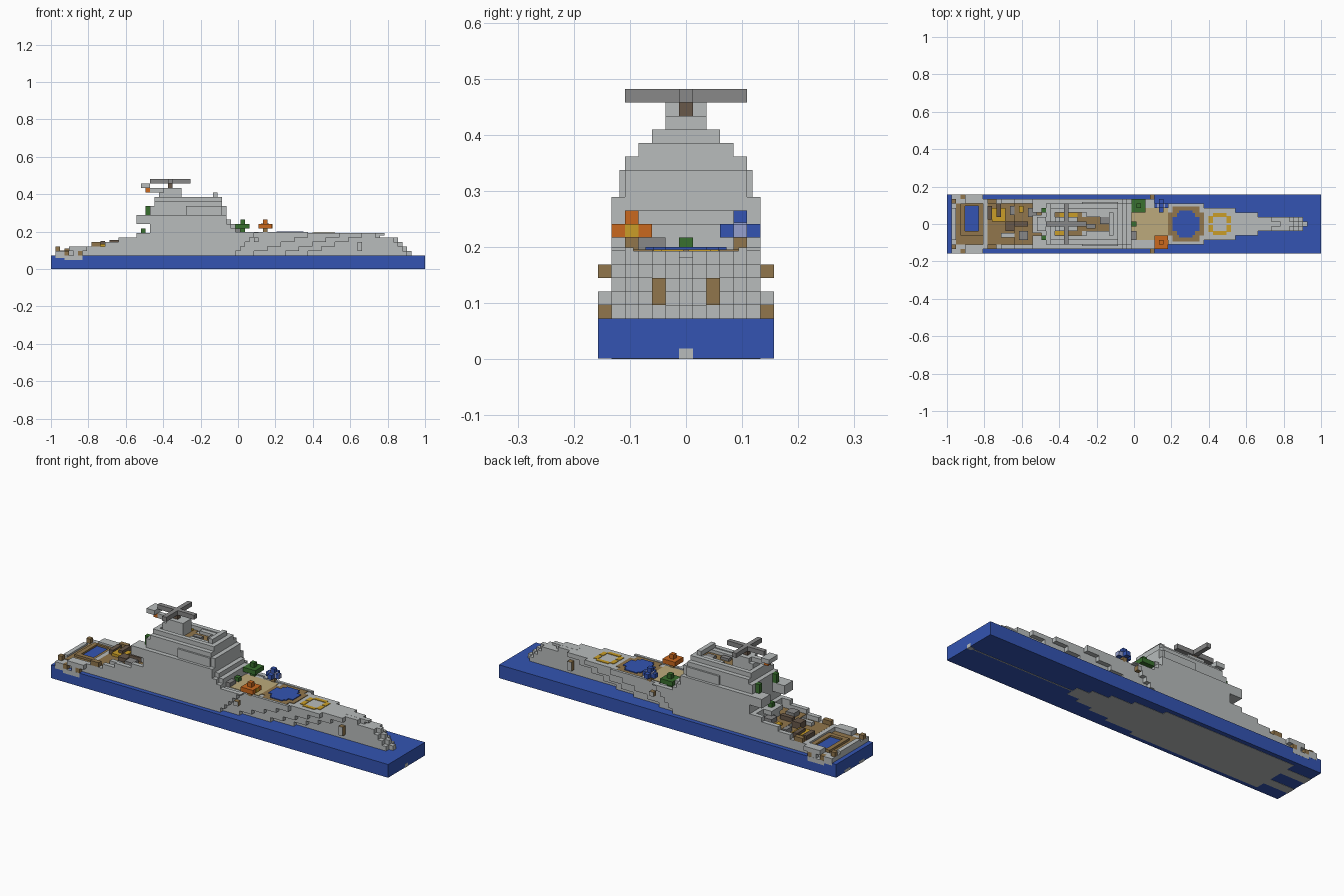
import bpy, bmesh

V = 2 / 83  # one block

if "Cube" in bpy.data.objects:
    bpy.data.objects.remove(bpy.data.objects["Cube"])


def material(name, rgb):
    lin = [((c / 255 + 0.055) / 1.055) ** 2.4 for c in rgb] + [1]
    m = bpy.data.materials.new(name)
    m.use_nodes = True
    m.diffuse_color = lin
    m.node_tree.nodes["Principled BSDF"].inputs["Base Color"].default_value = lin
    return m


GREY = material("hull grey", (184, 188, 188))
STEEL = material("dark steel", (136, 136, 136))
BROWN = material("deck brown", (145, 118, 76))
TAN = material("light tan", (188, 170, 124))
DARK = material("dark brown", (104, 88, 74))
WATER = material("water blue", (51, 84, 178))
PALE = material("pale blue", (150, 160, 205))
ORANGE = material("orange", (202, 104, 30))
GREEN = material("green", (56, 112, 46))
YELLOW = material("yellow", (202, 158, 40))


def blocks(name, mat, boxes, side_mat=None):
    """Boxes (x0, x1, y0, y1, z0, z1) in block units joined in one object."""
    bm = bmesh.new()
    for x0, x1, y0, y1, z0, z1 in boxes:
        verts = bmesh.ops.create_cube(bm, size=1)["verts"]
        for v in verts:
            v.co = ((x0 if v.co.x < 0 else x1) - 41.5,
                    y0 if v.co.y < 0 else y1,
                    z0 if v.co.z < 0 else z1)
            v.co *= V
    bm.normal_update()
    if side_mat:
        for f in bm.faces:
            f.material_index = int(abs(f.normal.y) > 0.5)
    me = bpy.data.meshes.new(name)
    bm.to_mesh(me)
    bm.free()
    me.materials.append(mat)
    if side_mat:
        me.materials.append(side_mat)
    ob = bpy.data.objects.new(name, me)
    bpy.context.collection.objects.link(ob)
    return ob


def sym(x0, x1, half, z0, z1):
    return (x0, x1, -half, half, z0, z1)


def pair(x0, x1, y0, y1, z0, z1):
    return [(x0, x1, y0, y1, z0, z1), (x0, x1, -y1, -y0, z0, z1)]


def plate(x0, x1, y0, y1, z, t=0.12):
    return (x0, x1, y0, y1, z - 0.1, z + t)


# Sea block
blocks("sea", WATER, [sym(0, 83, 6.5, 0.05, 3)])

# Underwater hull, keel line and bow tip
blocks("keel", GREY, [sym(6, 38, 5.5, 0, 2), sym(38, 45, 4.5, 0, 2), sym(45, 50, 3.5, 0, 2),
                      sym(50, 54, 2.5, 0, 2), sym(54, 57, 1.5, 0, 2), sym(57, 83, 0.12, 0, 0.5),
                      sym(82, 83.02, 0.5, 0, 0.8)]
       + pair(-0.02, 6, 1.5, 3.5, 0, 0.6))

# Flared bow, one layer of blocks at a time
hull = []
bow_end = [80, 79, 78, 77, 73]
for k in range(3, 8):
    drop = 7 - k
    start = 21
    for half, end, shift in ((5.5, 45, 1), (4.5, 57, 3), (3.5, 64, 3), (2.5, 69, 3), (1.5, 0, 0)):
        end = end - shift * drop if end else bow_end[k - 3] - 1
        hull.append(sym(start, end, half, k, k + 1))
        start = end
    hull.append(sym(start, bow_end[k - 3], 0.5, k, k + 1))
blocks("hull", GREY, hull)

# Stern hull and stepped side walls
stern = [sym(1, 22, 5.5, 2, 4), sym(9, 22, 5.5, 4, 4.9), sym(15, 22, 5.5, 4, 5.9)]
for x0, x1, top in ((4, 12, 5), (12, 15, 6), (15, 19, 7), (19, 22, 8)):
    stern += pair(x0, x1, 4.5, 5.5, 3, top)
stern += pair(1, 3, 5.5, 6.52, 2.5, 4) + pair(3, 7, 5.5, 6.52, 2, 3)
stern += pair(4, 8, 5.5, 6.5, 4, 5) + pair(5, 6, 5.5, 6.5, 3, 4)
stern += [sym(8, 9, 4.5, 4, 5), sym(1, 2, 3.5, 4, 4.5)]
blocks("stern_hull", GREY, stern)
blocks("stern_bollards", BROWN, pair(1, 2, 4.5, 5.5, 4, 5) + pair(3, 4, 5.5, 6.5, 3, 4)
       + pair(6, 7, 5.5, 6.5, 3, 4) + pair(9, 11, 4.5, 5.5, 5, 6))

# Stern decks and well
blocks("stern_deck", BROWN, [plate(2, 8, -4.5, 4.5, 4), plate(9, 15, -4.5, 4.5, 4.9),
                             plate(15, 22, -4.5, 4.5, 5.9)])
blocks("well_water", WATER, [plate(4, 7, -1.5, 4, 4.1)])
blocks("well_frame", BROWN, [(3, 8, 4, 4.5, 4, 4.6), (3, 8, -2.5, -1.5, 4, 4.6),
                             (3, 4, -1.5, 4, 4, 4.6), (7, 8, -1.5, 4, 4, 4.6)])

# Deck machinery behind the tower
blocks("aft_crane_base", YELLOW, [(10, 13, 0.5, 3.5, 5, 5.6), (16, 17, 2.5, 4, 6, 6.5)])
blocks("aft_crane", DARK, [(9, 10, 1, 4, 5, 6), (11, 12, 1.5, 4.5, 5, 6.2),
                           (13, 15, -1.5, 0.5, 5, 6.4), (15, 18, -0.5, 0.5, 6, 7)])
blocks("aft_lockers", STEEL, [(14, 15, 2, 4, 5, 6), (16, 18, -3.5, -1.5, 6, 7),
                              (18, 20, 1.5, 3.5, 6, 7)])
blocks("aft_ladder", GREY, [(12, 19, -3, -2, 5, 5.8), (19, 20, -1, 1, 6, 7)])

# Tower, stepped back level by level
tower = [sym(22, 41, 5.5, 8, 9), sym(22, 41, 4.5, 9, 10), sym(22, 40, 5.5, 9, 10),
         sym(22, 40, 4.5, 10, 11), sym(22, 39, 5.5, 10, 12), sym(22, 39, 4.5, 12, 14),
         sym(23, 38, 4.5, 14, 15), sym(23, 24, 3.5, 15, 16), sym(37, 38, 3.5, 15, 16),
         sym(36, 37, 2.5, 16, 17)]
tower += pair(19, 22, 2.5, 5.5, 10, 12) + pair(24, 37, 2.5, 3.5, 15, 16)
tower += pair(31, 37, 1.5, 2.5, 15, 15.8)
blocks("tower", GREY, tower)
blocks("window_bands", GREY, pair(30, 38, 4.5, 4.9, 12, 14))
blocks("roof_floor", BROWN, [plate(30, 37, -1.5, 1.5, 15), plate(24, 30, -2.5, 2.5, 15)])
blocks("roof_lamps", YELLOW, [plate(25, 29, 1.6, 2.4, 15.2), plate(24, 27, -2.4, -1.6, 15.2)])
blocks("roof_vents", STEEL, [(34, 36, 0, 1.5, 15, 15.7), (31, 33, -1, 0, 15, 15.7)])

# Mast and radar cross
blocks("mast", GREY, [sym(24, 29, 1.5, 15, 17), sym(25, 29, 1.5, 17, 18),
                      sym(22, 25, 0.5, 17, 18), sym(20, 22, 1.5, 18, 19)])
blocks("mast_lamp", ORANGE, [sym(21, 22, 0.5, 17, 18)])
blocks("radar_post", DARK, [sym(26, 27, 0.5, 18, 19)])
blocks("radar_bars", STEEL, [sym(22, 31, 0.5, 19, 20), sym(26, 27, 4.5, 19, 20)])
blocks("rear_plants", GREEN, pair(21, 22, 2.5, 3.5, 12, 14) + [sym(20, 21, 0.5, 8, 9)])
blocks("rear_ledge", GREY, [sym(19, 22, 2, 7, 8)])

# Foredeck surfaces
blocks("tan_deck", TAN, [plate(41, 49, -3.5, 3.5, 8)])
blocks("brown_deck", BROWN, [plate(49, 57, -2.5, 2.5, 8), plate(50, 56, -4, 4, 8)])
blocks("round_pool", WATER, [plate(50, 56, -1.5, 1.5, 8, 0.3), plate(51, 55, -2.4, 2.4, 8, 0.3),
                             plate(51.5, 54.5, -3, 3, 8, 0.3)])
blocks("deck_ring", YELLOW, [plate(x, x + 1, y - 0.8, y + 0.8, 8) for x in (58, 62) for y in (-1, 1)]
       + [plate(59, 62, y - 0.4, y + 0.4, 8) for y in (-2, 2)])
blocks("foredeck_rails", GREY, pair(41, 46, 4.5, 5.5, 8, 8.25) + pair(45, 57, 3.9, 4.5, 8, 8.25))
blocks("bow_rail", GREY, [sym(68, 74, 0.5, 7.5, 8.02)])


# Deck guns: three-block plus or square on a stem
def gun(name, x, y, mat, stem, square=False):
    blocks(name + "_stem", stem, [(x - .5, x + .5, y - .5, y + .5, 8, 9)])
    h = 1.5 if square else 0.5
    blocks(name, mat, [(x - 1.5, x + 1.5, y - h, y + h, 9, 10),
                       (x - h, x + h, y - 1.5, y + 1.5, 9, 10),
                       (x - .5, x + .5, y - .5, y + .5, 10, 11)])


gun("green_gun", 42.5, 4, GREEN, GREEN, True)
gun("orange_gun", 47.5, -4, ORANGE, BROWN, True)
gun("blue_gun", 47.5, 4, WATER, BROWN)
blocks("blue_gun_cap", PALE, [(46.6, 48.4, 3.5, 4.5, 9.1, 10.1), (48, 49.1, 3.5, 4.5, 9.05, 9.95)])
blocks("orange_gun_cap", YELLOW, [(48, 49.1, -4.5, -3.5, 9.05, 9.95)])
blocks("deck_box", GREEN, [sym(41, 42, 0.5, 8, 9)])
blocks("deck_locker", STEEL, [(41, 42, -3.5, -1.5, 8, 9)])

# Side hatches: brown with grey outer faces
blocks("side_hatches", BROWN, pair(45, 46, 5.5, 6.5, 6, 7), GREY)
blocks("anchor_boxes", BROWN, pair(68, 69, 1.5, 2.5, 4, 6), GREY)
